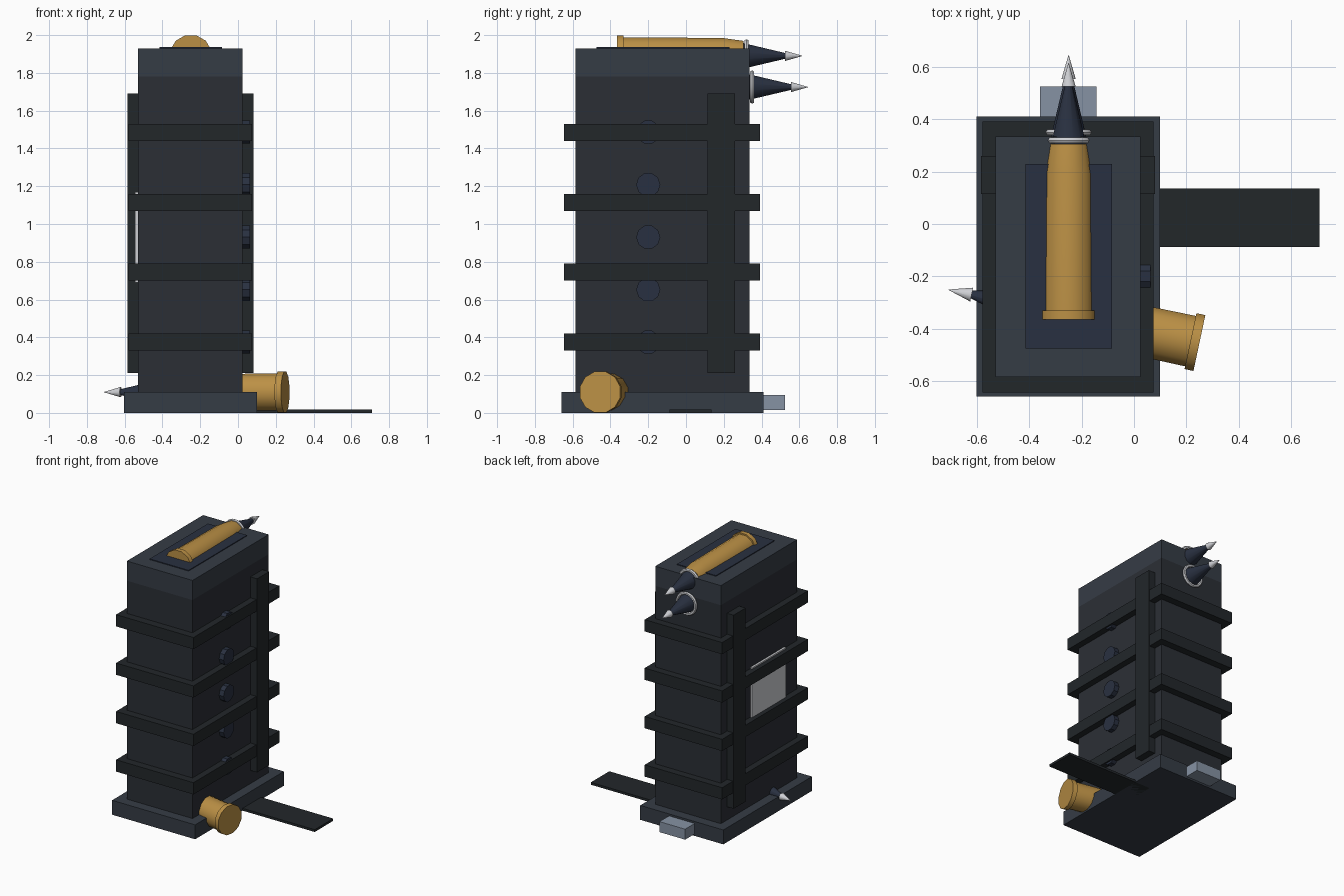
import bpy, math
from mathutils import Matrix, Vector

if "Cube" in bpy.data.objects:
    bpy.data.objects.remove(bpy.data.objects["Cube"])


def mat(name, rgb):
    m = bpy.data.materials.new(name)
    m.diffuse_color = (*rgb, 1)
    m.use_nodes = True
    m.node_tree.nodes["Principled BSDF"].inputs["Base Color"].default_value = m.diffuse_color
    return m


BODY = mat("body_dark", (0.024, 0.028, 0.036))
SLATE = mat("slate", (0.036, 0.045, 0.060))
BLACK = mat("rib_black", (0.016, 0.020, 0.023))
NAVY = mat("navy", (0.022, 0.030, 0.052))
BRASS = mat("brass", (0.50, 0.28, 0.06))
STEEL = mat("steel", (0.62, 0.63, 0.66))
GREY = mat("blue_grey", (0.24, 0.29, 0.37))


def link(name, verts, faces, material):
    me = bpy.data.meshes.new(name)
    me.from_pydata(verts, [], faces)
    me.materials.append(material)
    ob = bpy.data.objects.new(name, me)
    bpy.context.collection.objects.link(ob)
    return ob


def box(name, x, y, z, material):
    v = [(a, b, c) for a in x for b in y for c in z]
    f = [(0, 1, 3, 2), (4, 6, 7, 5), (0, 4, 5, 1), (2, 3, 7, 6), (0, 2, 6, 4), (1, 5, 7, 3)]
    return link(name, v, f, material)


def lathe(name, profile, n, material, M, smooth=True, closed=False):
    """Revolve (radius, y) pairs about the y axis, then place with M."""
    verts, faces = [], []
    for r, y in profile:
        for i in range(n):
            a = 2 * math.pi * (i + 0.5) / n
            verts.append(M @ Vector((r * math.sin(a), y, r * math.cos(a))))
    k = len(profile)
    for j in range(k if closed else k - 1):
        p, q = j * n, (j + 1) % k * n
        for i in range(n):
            faces.append((p + i, p + (i + 1) % n, q + (i + 1) % n, q + i))
    if not closed:
        faces += [tuple(reversed(range(n))), tuple(range((k - 1) * n, k * n))]
    ob = link(name, verts, faces, material)
    if smooth:
        bpy.context.view_layer.objects.active = ob
        bpy.ops.object.select_all(action='DESELECT')
        ob.select_set(True)
        bpy.ops.object.shade_smooth_by_angle(angle=math.radians(35))
    return ob


def cartridge(name, pos, angle=0.0):
    """Rim at pos, tip 0.98 further along the rotated +y axis."""
    M = Matrix.Translation(pos) @ Matrix.Rotation(angle, 4, 'Z')
    lathe(name + "_rim", [(0.113, 0), (0.113, 0.035)], 12, BRASS, M)
    lathe(name + "_case", [(0.102, 0.03), (0.098, 0.56), (0.082, 0.67)], 12, BRASS, M)
    ring = [(0.078 + 0.012 * math.cos(t * math.pi / 3), 0.685 + 0.012 * math.sin(t * math.pi / 3))
            for t in range(6)]
    lathe(name + "_ring", ring, 16, STEEL, M, closed=True)
    lathe(name + "_bullet", [(0.072, 0.66), (0.006, 0.93)], 12, NAVY, M)
    lathe(name + "_tip", [(0.028, 0.89), (0.001, 0.98)], 12, STEEL, M)


# Shell and floor plate
box("body", (-0.53, 0.025), (-0.585, 0.335), (0.10, 1.78), BODY)
box("feed_lips", (-0.53, 0.025), (-0.585, 0.335), (1.78, 1.93), SLATE)
box("floor_plate", (-0.603, 0.10), (-0.66, 0.41), (0, 0.11), SLATE)
box("floor_catch", (-0.36, -0.143), (0.38, 0.525), (0.015, 0.095), GREY)
box("pull_strap", (-0.03, 0.71), (-0.087, 0.135), (0, 0.018), BLACK)
box("follower", (-0.415, -0.085), (-0.475, 0.23), (1.90, 1.936), NAVY)

# Grip bands and vertical side ribs
for i in range(4):
    z = 0.33 + 0.37 * i
    box(f"grip_band_{i + 1}", (-0.58, 0.075), (-0.645, 0.392), (z, z + 0.09), BLACK)
for side, x in (("left", (-0.585, -0.52)), ("right", (0.015, 0.081))):
    box(f"side_rib_{side}", x, (0.115, 0.26), (0.21, 1.69), BLACK)

# Count windows on the right, label on the left
for i in range(5):
    M = Matrix.Translation((0.01, -0.2, 0.374 + 0.278 * i)) @ Matrix.Rotation(-math.pi / 2, 4, 'Z')
    lathe(f"count_window_{i + 1}", [(0.064, 0), (0.064, 0.053)], 10, NAVY, M, smooth=False)
box("label", (-0.546, -0.52), (-0.43, -0.02), (0.69, 1.17), STEEL)

# Two loaded cartridges and one lying at the base
cartridge("top_cartridge", (-0.25, -0.365, 1.89))
cartridge("second_cartridge", (-0.25, -0.335, 1.725))
cartridge("loose_cartridge", (0.25, -0.455, 0.11), math.radians(78))
